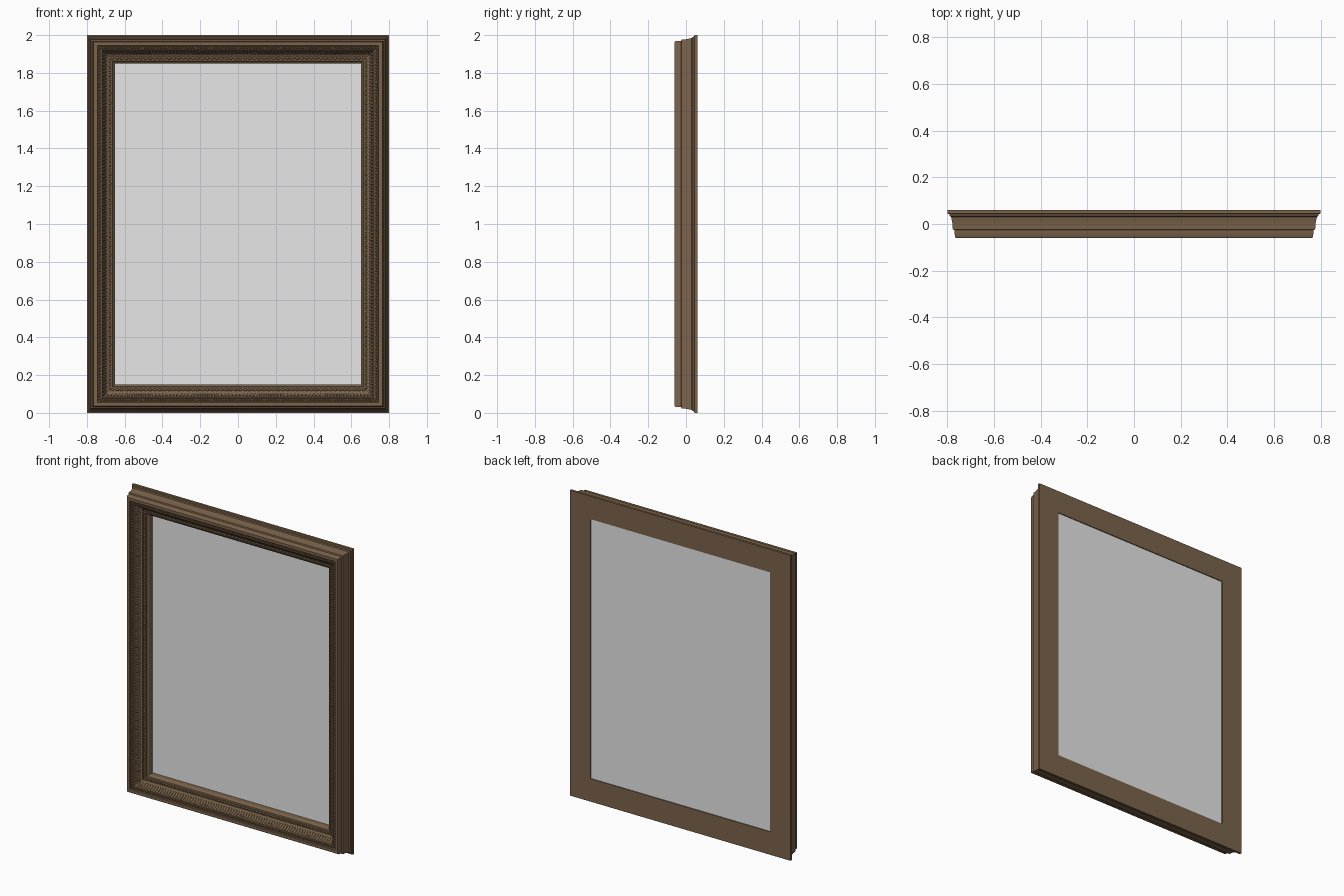
import bpy, bmesh, math
from mathutils import Matrix

if "Cube" in bpy.data.objects:
    bpy.data.objects.remove(bpy.data.objects["Cube"], do_unlink=True)

HALF_W, HALF_H = 0.8, 1.0


def material(name, colour):
    m = bpy.data.materials.new(name)
    m.use_nodes = True
    m.diffuse_color = colour
    m.node_tree.nodes["Principled BSDF"].inputs["Base Color"].default_value = colour
    return m


WOOD = material("brown wood", (0.2, 0.127, 0.071, 1))
GLASS = material("grey mirror", (0.8, 0.8, 0.8, 1))


def finish(name, bm, mat, matrix=None):
    bmesh.ops.recalc_face_normals(bm, faces=bm.faces)
    mesh = bpy.data.meshes.new(name)
    bm.to_mesh(mesh)
    bm.free()
    mesh.materials.append(mat)
    ob = bpy.data.objects.new(name, mesh)
    bpy.context.collection.objects.link(ob)
    if matrix:
        ob.matrix_world = matrix
    bpy.ops.object.select_all(action="DESELECT")
    ob.select_set(True)
    bpy.context.view_layer.objects.active = ob
    bpy.ops.object.shade_smooth_by_angle(angle=math.radians(30))
    return ob


def mitred_ring(name, profile, mat):
    """Sweep a closed (inset, depth) profile round the rectangle with mitred corners."""
    bm = bmesh.new()
    loops = [[bm.verts.new((sx * (HALF_W - d), y, 1 + sz * (HALF_H - d)))
              for d, y in profile]
             for sx, sz in ((-1, -1), (1, -1), (1, 1), (-1, 1))]
    n = len(profile)
    for c in range(4):
        a, b = loops[c], loops[(c + 1) % 4]
        for i in range(n):
            j = (i + 1) % n
            bm.faces.new((a[i], a[j], b[j], b[i]))
    return finish(name, bm, mat)


def ornament_rows(name, inset, depth, size, tilt, pitch):
    """Repeat a small rounded carving along all four sides."""
    for k, side in enumerate(("top", "left", "bottom", "right")):
        along, out = (HALF_W, HALF_H) if k % 2 == 0 else (HALF_H, HALF_W)
        length = 2 * (along - inset)
        count = round(length / pitch)
        step = length / count
        bm = bmesh.new()
        shape = Matrix.Rotation(math.radians(tilt), 4, "X") @ Matrix.Diagonal((*size, 1))
        bmesh.ops.create_uvsphere(bm, u_segments=8, v_segments=6, radius=1, matrix=shape)
        place = (Matrix.Translation((0, 0, 1)) @ Matrix.Rotation(k * math.pi / 2, 4, "Y")
                 @ Matrix.Translation(((step - length) / 2, depth, out - inset)))
        ob = finish(f"{name}_{side}", bm, WOOD, place)
        arr = ob.modifiers.new("repeat", "ARRAY")
        arr.count = count
        arr.use_relative_offset = False
        arr.use_constant_offset = True
        arr.constant_offset_displace = (step, 0, 0)


# Moulded frame: back flange, stepped outer side, crest, bead channel, cove, sight edge
mitred_ring("frame_moulding", [
    (0, 0.06), (0, 0.045), (0.008, 0.042), (0.01, 0.034), (0.016, 0.03),
    (0.019, 0.015), (0.022, 0), (0.023, -0.023), (0.03, -0.026),
    (0.032, -0.054), (0.036, -0.06), (0.055, -0.06), (0.059, -0.056),
    (0.059, -0.046), (0.074, -0.046), (0.075, -0.052), (0.08, -0.051),
    (0.084, -0.038), (0.091, -0.025), (0.1, -0.015), (0.112, -0.01),
    (0.115, -0.008), (0.115, 0), (0.13, 0), (0.13, -0.006),
    (0.136, -0.005), (0.139, 0.003), (0.146, 0.006), (0.15, 0.012),
    (0.15, 0.06),
], WOOD)

# Carved rows: beads on the crest, tongues in the cove, small beads near the glass
ornament_rows("crest_bead", 0.0665, -0.047, (0.0072, 0.0075, 0.0068), 0, 0.0165)
ornament_rows("cove_tongue", 0.092, -0.027, (0.0075, 0.005, 0.02), 57, 0.0185)
ornament_rows("inner_bead", 0.1225, -0.001, (0.011, 0.006, 0.0065), 0, 0.025)

# Mirror pane set slightly in from the back
bm = bmesh.new()
bmesh.ops.create_cube(bm, size=1, matrix=Matrix.Translation((0, 0.0485, 1))
                      @ Matrix.Diagonal((1.3, 0.011, 1.7, 1)))
finish("mirror_pane", bm, GLASS)
